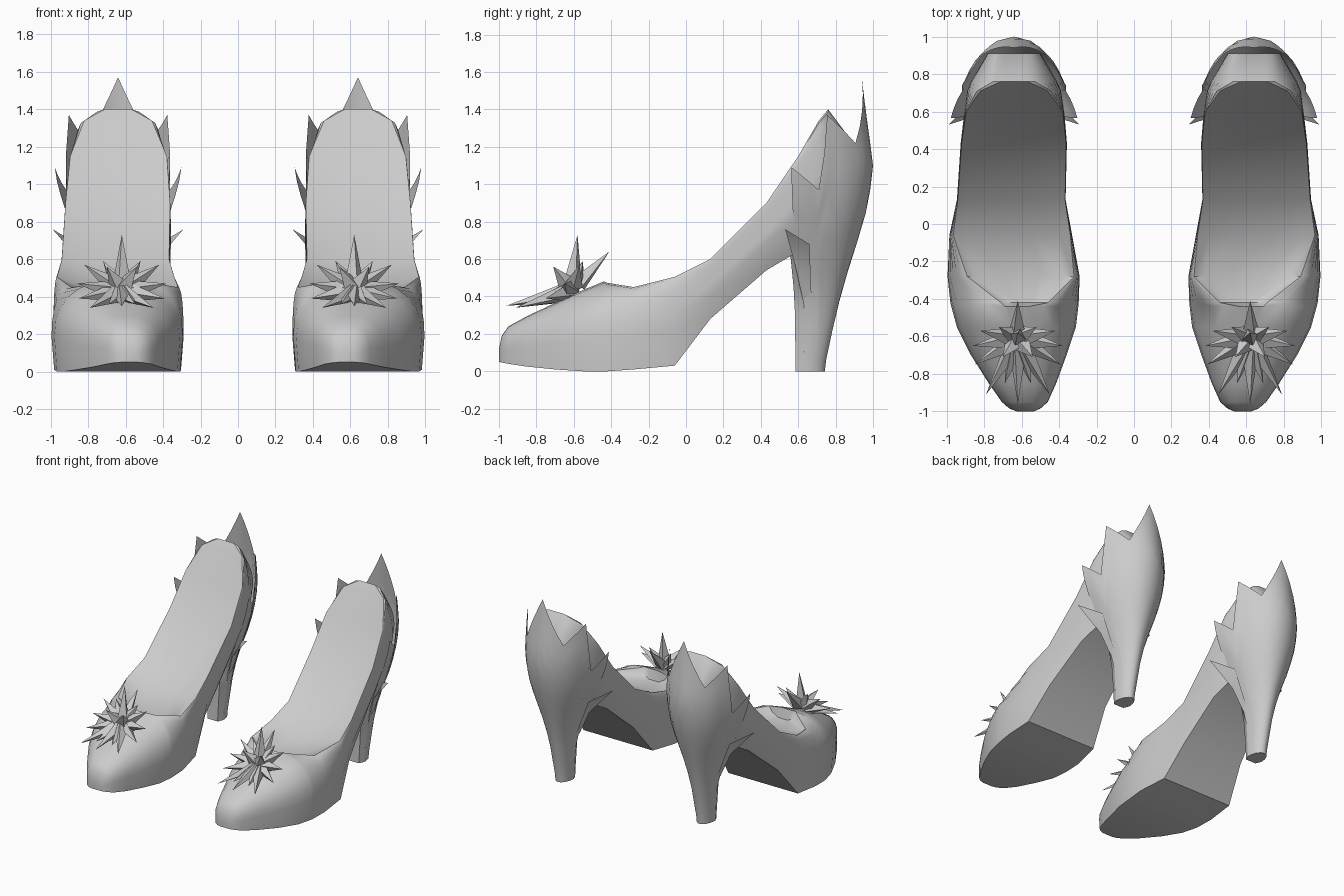
import bpy, bmesh, math
from mathutils import Vector

if "Cube" in bpy.data.objects:
    bpy.data.objects.remove(bpy.data.objects["Cube"])

CX = 0.64  # centre line of one shoe; the other is mirrored across x = 0

grey = bpy.data.materials.new("plain_grey")
grey.diffuse_color = (0.6, 0.6, 0.6, 1)
grey.use_nodes = True
grey.node_tree.nodes["Principled BSDF"].inputs["Base Color"].default_value = grey.diffuse_color


def make(name, verts, faces, smooth=True):
    """Make a mesh part and mirror it to give the pair."""
    bm = bmesh.new()
    vs = [bm.verts.new(v) for v in verts]
    for f in faces:
        bm.faces.new([vs[i] for i in f])
    bmesh.ops.remove_doubles(bm, verts=bm.verts, dist=0.0005)
    bmesh.ops.recalc_face_normals(bm, faces=bm.faces)
    me = bpy.data.meshes.new(name)
    bm.to_mesh(me)
    bm.free()
    me.materials.append(grey)
    ob = bpy.data.objects.new(name, me)
    bpy.context.collection.objects.link(ob)
    if smooth:
        bpy.ops.object.select_all(action='DESELECT')
        ob.select_set(True)
        bpy.context.view_layer.objects.active = ob
        bpy.ops.object.shade_smooth_by_angle(angle=math.radians(42))
    mod = ob.modifiers.new("pair", 'MIRROR')
    mod.use_mirror_merge = False
    return ob


def grid_faces(rows, cols, wrap=False):
    return [(r * cols + c, r * cols + (c + 1) % cols,
             (r + 1) * cols + (c + 1) % cols, (r + 1) * cols + c)
            for r in range(rows - 1) for c in range(cols if wrap else cols - 1)]


def lerp_table(table, t):
    for a, b in zip(table, table[1:]):
        if t <= b[0]:
            k = max(0, (t - a[0]) / (b[0] - a[0]))
            return [p + (q - p) * k for p, q in zip(a[1:], b[1:])]
    return table[-1][1:]


# Shoe body: y, inner x, outer x, bottom z, rim inner x, rim outer x, rim z, insole z, sole width
SECTIONS = [
    (-1.00, .535, .625, .05, .575, .585, .12, .12, .98),
    (-.985, .50, .665, .047, .57, .59, .19, .19, .98),
    (-.95, .46, .705, .04, .575, .60, .24, .24, .98),
    (-.85, .415, .775, .025, .58, .62, .295, .295, .98),
    (-.70, .36, .87, .01, .59, .64, .365, .365, .97),
    (-.55, .31, .945, .0, .59, .66, .435, .435, .96),
    (-.44, .297, .975, .0, .56, .69, .48, .48, .96),
    (-.42, .295, .98, .0, .46, .71, .473, .40, .96),
    (-.28, .29, .995, .01, .32, .89, .45, .395, .96),
    (-.06, .33, .985, .03, .34, .965, .505, .465, .96),
    (.13, .365, .945, .28, .368, .94, .60, .575, .92),
    (.43, .358, .925, .54, .362, .92, .90, .885, .80),
    (.60, .372, .905, .64, .38, .895, 1.15, 1.135, .70),
    (.71, .39, .89, .70, .46, .82, 1.34, 1.33, .65),
    (.76, .41, .87, .75, .57, .71, 1.40, 1.40, .65),
    (.91, .50, .78, .92, .58, .70, 1.20, 1.20, .60)]
ARC = 6
verts = []
for y, L, R, zb, rl, rr, zr, zi, bf in SECTIONS:
    c, zm = (L + R) / 2, zb + .4 * (zr - zb)
    p = .88 if y < .3 else 1  # slightly boxier vamp in front

    def side(w, rim):
        pts = [(c + (w - c) * bf, y, zb)]
        for i in range(ARC + 1):
            a = math.pi / 2 * i / ARC
            ca, sa = max(0, math.cos(a)) ** p, math.sin(a) ** p
            pts.append((w + (rim - w) * (1 - ca), y, zm + (zr - zm) * sa))
        return pts
    # bowl-shaped insole
    insole = [(rl + (rr - rl) * f, y, zr + (zi - zr) * k)
              for f, k in ((.1, .55), (.32, 1), (.68, 1), (.9, .55))]
    verts += side(L, rl) + insole + side(R, rr)[::-1]
N = 2 * (ARC + 2) + 4
last = (len(SECTIONS) - 1) * N
make("shoe_body", verts, grid_faces(len(SECTIONS), N, True)
     + [tuple(range(N)), tuple(range(last, last + N))])

# Heel shape by height: z, front edge y, back y, half width
HEEL = [(0, .63, .742, .065), (.05, .63, .747, .068), (.3, .64, .80, .09),
        (.45, .615, .84, .125), (.6, .588, .885, .18), (.72, .58, .925, .228),
        (.87, .57, .968, .272), (1.0, .565, .99, .288), (1.1, .565, 1.0, .288),
        (1.22, .57, .985, .28), (1.4, .57, .96, .265), (1.57, .57, .94, .25)]

# Petal outline around the heel: angle from the back, top z, outward flare
CROWN = [(0, 1.57, 0), (36, 1.22, 0), (62, 1.37, .03), (70, .97, .01), (90, 1.09, .05)]
angles = [0, 9, 18, 27, 36, 45, 54, 62, 66, 70, 76, 83, 90]
angles = [-a for a in angles[:0:-1]] + angles
steps = [0, .04, .14, .24, .34, .44, .54, .62, .7, .78, .86, .93, 1]
verts = []
for s in steps:
    for a in angles:
        top, flare = lerp_table(CROWN, abs(a))
        z, t = top * s, math.radians(a)
        yf, yb, w = lerp_table(HEEL, z)
        w += flare * max(0, (s - .72) / .28)
        verts.append((CX + w * math.sin(t), yf + (yb - yf) * math.cos(t), z))
make("heel_petal_shell", verts, grid_faces(len(steps), len(angles)))

# Flat front of the heel and its bottom tip
levels = [(0, .585), (.05, .585), (.3, .583), (.45, .575), (.6, .56), (.7, .55)]
verts = []
for z, y in levels:
    yf, yb, w = lerp_table(HEEL, z)
    verts += [(CX + k * w, yy, z) for k, yy in ((-1, yf), (-.7, y), (.7, y), (1, yf))]
faces = grid_faces(len(levels), 4)
yf, yb, w = lerp_table(HEEL, 0)
ring = len(verts)
for i in range(13):
    t = math.radians(-90 + 15 * i)
    verts.append((CX + w * math.sin(t), yf + (yb - yf) * math.cos(t), 0))
faces.append((1, 2) + tuple(range(ring + 12, ring - 1, -1)))
make("heel_front", verts, faces)

# Lower side petals
verts, faces = [], []
for s in (-1, 1):
    b = len(verts)
    verts += [(CX + s * x, y, z) for x, y, z in
              ((.35, .53, .76), (.216, .66, .68), (.123, .67, .42), (.176, .585, .56),
               (.112, .625, .38))]
    faces += [(b, b + 1, b + 3), (b + 1, b + 2, b + 3), (b + 2, b + 4, b + 3)]
make("heel_side_petal", verts, faces)

# Spiky flower on the toe: spike tips relative to its centre
centre = Vector((.62, -.61, .43))
tips = [(0, .03, .30), (0, .20, .21), (0, -.35, -.08)]
for x, y, z in ((.24, -.04, .04), (.23, -.14, -.04), (.17, -.30, -.09),
                (.20, .04, .14), (.10, .06, .16), (.08, -.10, .13), (.07, -.24, -.07)):
    tips += [(x, y, z), (-x, y, z)]
verts, faces = [], []
for tip in tips:
    d = Vector(tip)
    u = d.cross(Vector((.3, .2, 1))).normalized() * .05
    v = d.cross(u).normalized() * .05
    mid, b = centre + d.normalized() * .05, len(verts)
    verts += [mid + u, mid + v, mid - u, mid - v, centre + d]
    faces += [(b + i, b + (i + 1) % 4, b + 4) for i in range(4)] + [(b + 3, b + 2, b + 1, b)]
make("toe_flower", verts, faces, smooth=False)
